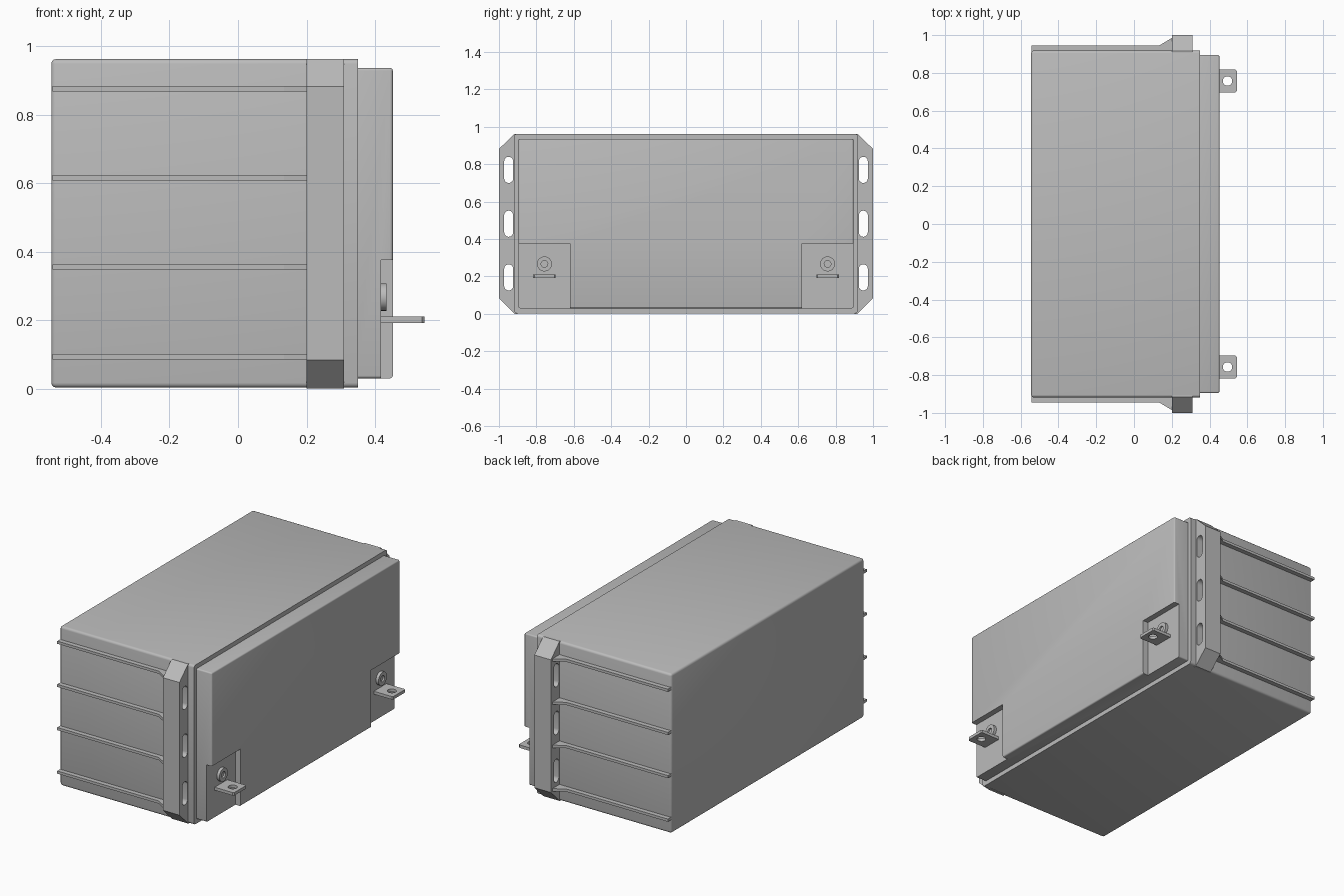
import bpy, bmesh, math
from mathutils import Vector

cube = bpy.data.objects.get("Cube")
if cube:
    bpy.data.objects.remove(cube, do_unlink=True)

GREY = (0.5, 0.5, 0.5, 1)
mat = bpy.data.materials.new("Casing grey")
mat.use_nodes = True
mat.diffuse_color = GREY
mat.node_tree.nodes["Principled BSDF"].inputs["Base Color"].default_value = GREY


def prism(name, points, axis, low, high):
    """Extrude a 2D outline along x (outline y,z) or z (outline x,y)."""
    def place(a, b, c):
        return (c, a, b) if axis == "x" else (a, b, c)
    bm = bmesh.new()
    base = bm.faces.new([bm.verts.new(place(a, b, low)) for a, b in points])
    top = bmesh.ops.extrude_face_region(bm, geom=[base])["geom"]
    offset = Vector(place(0, 0, high - low))
    bmesh.ops.translate(bm, verts=[v for v in top if isinstance(v, bmesh.types.BMVert)], vec=offset)
    bmesh.ops.recalc_face_normals(bm, faces=bm.faces)
    mesh = bpy.data.meshes.new(name)
    bm.to_mesh(mesh)
    bm.free()
    mesh.materials.append(mat)
    ob = bpy.data.objects.new(name, mesh)
    bpy.context.collection.objects.link(ob)
    return ob


def rect(a0, a1, b0, b1):
    return [(a0, b0), (a1, b0), (a1, b1), (a0, b1)]


def slot(a, b, radius, straight=0, steps=12):
    """Rounded outline, stretched along its second axis."""
    pts = []
    for end, start in ((1, 0), (-1, math.pi)):
        for i in range(steps + 1):
            t = start + math.pi * i / steps
            pts.append((a + radius * math.cos(t), b + end * straight + radius * math.sin(t)))
    return pts if straight else pts[:steps] + pts[steps + 1:-1]


def activate(ob):
    bpy.ops.object.select_all(action="DESELECT")
    ob.select_set(True)
    bpy.context.view_layer.objects.active = ob


def cut(ob, cutter):
    mod = ob.modifiers.new("Cut", "BOOLEAN")
    mod.operation, mod.solver, mod.object = "DIFFERENCE", "EXACT", cutter
    activate(ob)
    bpy.ops.object.modifier_apply(modifier=mod.name)
    bpy.data.objects.remove(cutter, do_unlink=True)


def soften(ob, width, keep_x):
    """Round every edge except those lying in the plane x = keep_x."""
    bm = bmesh.new()
    bm.from_mesh(ob.data)
    edges = [e for e in bm.edges if any(abs(v.co.x - keep_x) > 0.001 for v in e.verts)]
    bmesh.ops.bevel(bm, geom=edges, offset=width, segments=3, profile=0.5, affect="EDGES")
    bm.to_mesh(ob.data)
    bm.free()


def smooth(ob):
    activate(ob)
    bpy.ops.object.shade_smooth_by_angle(angle=math.radians(35))


# Main casing and front cover
body = prism("body", rect(-0.918, 0.918, 0.003, 0.962), "x", -0.545, 0.35)
soften(body, 0.014, 0.35)
smooth(body)
cover = prism("front_cover", rect(-0.895, 0.895, 0.03, 0.936), "x", 0.34, 0.452)
soften(cover, 0.008, 0.34)

for side, label in ((1, "left"), (-1, "right")):
    # Corner recess for the terminal
    cut(cover, prism("recess_cutter", rect(*sorted((side * 0.62, side * 1.0)), 0, 0.375), "x", 0.417, 0.6))

    # Chamfered mounting flange with three slots
    outline = [(0.9, 0.0), (0.915, 0.0), (1.0, 0.083), (1.0, 0.882), (0.917, 0.962), (0.9, 0.962)]
    flange = prism(label + "_flange", [(side * y, z) for y, z in outline], "x", 0.2, 0.31)
    for z in (0.195, 0.482, 0.77):
        cut(flange, prism("slot_cutter", slot(side * 0.948, z, 0.024, 0.046), "x", 0.1, 0.4))
    smooth(flange)

    # Side ribs that flare into the flange
    rib = [(-0.542, 0.91), (0.205, 0.91), (0.205, 0.988), (0.135, 0.946), (-0.542, 0.946)]
    for n, z in enumerate((0.093, 0.355, 0.615, 0.875)):
        prism(f"{label}_rib_{n + 1}", [(x, side * y) for x, y in rib], "z", z - 0.008, z + 0.008)

    # Terminal washer
    y = side * 0.757
    washer = prism(label + "_terminal_washer", slot(y, 0.267, 0.04), "x", 0.41, 0.434)
    cut(washer, prism("bore_cutter", slot(y, 0.267, 0.018), "x", 0.424, 0.5))
    smooth(washer)

    # Terminal tab with a bolt hole and clipped outer corners
    tab_outline = [(0.41, y - 0.06), (0.537, y - 0.06), (0.544, y - 0.053),
                   (0.544, y + 0.053), (0.537, y + 0.06), (0.41, y + 0.06)]
    tab = prism(label + "_terminal_tab", tab_outline, "z", 0.192, 0.21)
    cut(tab, prism("bolt_hole_cutter", slot(0.495, y, 0.025), "z", 0.1, 0.3))
    smooth(tab)

smooth(cover)
